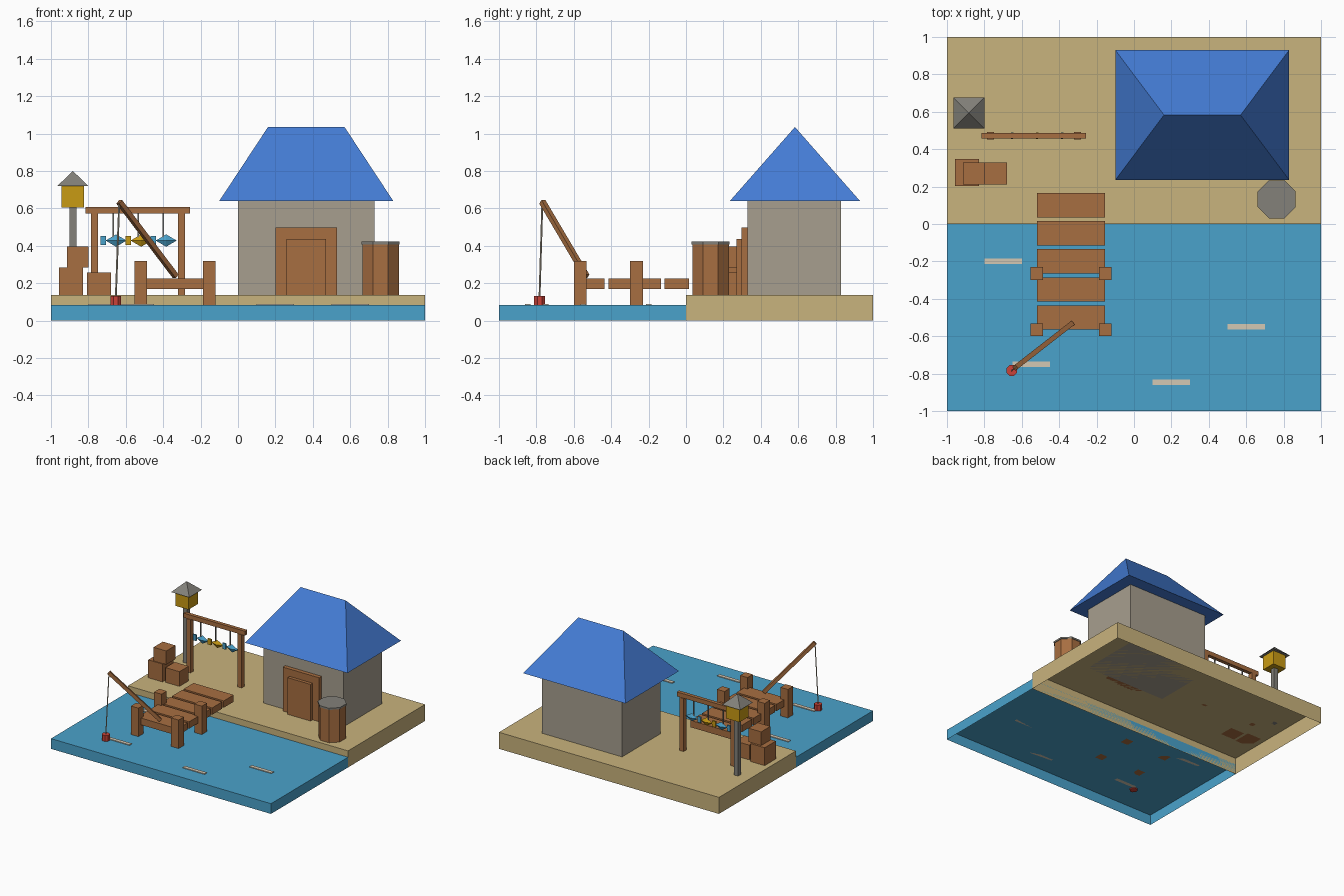
import bpy, bmesh, math
from mathutils import Vector, Matrix

cube = bpy.data.objects.get("Cube")
if cube:
    bpy.data.objects.remove(cube, do_unlink=True)


def material(name, rgb):
    lin = [(c / 255 / 12.92) if c < 11 else ((c / 255 + 0.055) / 1.055) ** 2.4 for c in rgb]
    m = bpy.data.materials.new(name)
    m.use_nodes = True
    m.diffuse_color = (*lin, 1)
    m.node_tree.nodes["Principled BSDF"].inputs["Base Color"].default_value = (*lin, 1)
    return m


water = material("water blue", (74, 162, 203))
sand = material("sand", (201, 179, 125))
wood = material("wood brown", (167, 110, 65))
roof_blue = material("roof blue", (68, 124, 213))
plaster = material("plaster", (167, 159, 143))
grey = material("stone grey", (131, 129, 122))
gold = material("gold", (201, 155, 20))
red = material("red", (203, 66, 56))
foam = material("foam", (211, 200, 180))


def finish(name, bm, mat):
    bmesh.ops.recalc_face_normals(bm, faces=bm.faces)
    mesh = bpy.data.meshes.new(name)
    bm.to_mesh(mesh)
    bm.free()
    mesh.materials.append(mat)
    ob = bpy.data.objects.new(name, mesh)
    bpy.context.collection.objects.link(ob)
    return ob


def box(name, x, y, z, mat, top=(1, 1), open_base=False):
    """Box from (min, max) spans; top scales the upper face, zero collapses it."""
    bm = bmesh.new()
    bmesh.ops.create_cube(bm, size=1)
    for v in bm.verts:
        sx, sy = top if v.co.z > 0 else (1, 1)
        v.co = (sum(x) / 2 + v.co.x * sx * (x[1] - x[0]),
                sum(y) / 2 + v.co.y * sy * (y[1] - y[0]),
                z[1] if v.co.z > 0 else z[0])
    bmesh.ops.remove_doubles(bm, verts=bm.verts, dist=1e-5)
    if open_base:
        base = [f for f in bm.faces if all(abs(v.co.z - z[0]) < 1e-6 for v in f.verts)]
        bmesh.ops.delete(bm, geom=base, context='FACES')
    return finish(name, bm, mat)


def block(name, cx, cy, w, d, z, mat, top=(1, 1)):
    return box(name, (cx - w / 2, cx + w / 2), (cy - d / 2, cy + d / 2), z, mat, top)


def rod(name, a, b, r, sides, mat):
    """Prism between two points, with flats facing the axes."""
    a, b = Vector(a), Vector(b)
    bm = bmesh.new()
    bmesh.ops.create_cone(bm, cap_ends=True, segments=sides, radius1=r, radius2=r,
                          depth=(b - a).length)
    turn = Matrix.Rotation(math.pi / sides, 4, 'Z')
    aim = (b - a).to_track_quat('Z', 'Y').to_matrix().to_4x4()
    bm.transform(Matrix.Translation((a + b) / 2) @ aim @ turn)
    return finish(name, bm, mat)


GROUND, SEA = 0.136, 0.084

# Ground and water slabs, hollow underneath
box("beach", (-1, 1), (0, 1), (0, GROUND), sand, open_base=True)
box("water", (-1, 1), (-1, 0), (0, SEA), water, open_base=True)
for i, (x, y) in enumerate([(-0.7, -0.2), (0.6, -0.55), (-0.55, -0.75), (0.2, -0.847)]):
    block(f"ripple_{i}", x, y, 0.2, 0.03, (SEA, SEA + 0.006), foam)

# House with hipped roof and door
box("house_walls", (0, 0.73), (0.33, 0.83), (GROUND, 0.64), plaster)
box("house_roof", (-0.1, 0.83), (0.235, 0.93), (0.64, 1.035), roof_blue, top=(0.44, 0))
box("door_frame", (0.2, 0.53), (0.297, 0.33), (GROUND, 0.497), wood)
box("door", (0.26, 0.47), (0.27, 0.3), (GROUND, 0.437), wood)

# Barrel
rod("barrel", (0.763, 0.132, GROUND), (0.763, 0.132, 0.408), 0.105, 8, wood)
rod("barrel_lid", (0.763, 0.132, 0.408), (0.763, 0.132, 0.422), 0.11, 8, grey)

# Crates
block("crate_large", -0.893, 0.275, 0.13, 0.145, (GROUND, 0.283), wood)
block("crate_side", -0.743, 0.27, 0.127, 0.12, (GROUND, 0.257), wood)
block("crate_top", -0.857, 0.27, 0.115, 0.12, (0.283, 0.395), wood)

# Lantern
block("lantern_post", -0.883, 0.593, 0.038, 0.038, (GROUND, 0.605), grey)
block("lantern_lamp", -0.883, 0.593, 0.12, 0.12, (0.605, 0.72), gold)
block("lantern_roof", -0.883, 0.593, 0.165, 0.165, (0.72, 0.8), grey, top=(0, 0))

# Fish drying rack
box("rack_beam", (-0.815, -0.257), (0.457, 0.487), (0.572, 0.608), wood)
for side, x in (("right", -0.767), ("left", -0.303)):
    block(f"rack_post_{side}", x, 0.472, 0.038, 0.038, (GROUND, 0.572), wood)
for i, mat in enumerate((water, gold, water)):
    x = -0.668 + 0.134 * i
    block(f"fish_hook_{i}", x, 0.472, 0.008, 0.008, (0.445, 0.572), grey)
    bm = bmesh.new()
    for flip in (1, -1):
        half = bmesh.ops.create_cone(bm, segments=4, radius1=1, radius2=0, depth=1)["verts"]
        for v in half:
            v.co.z = (v.co.z + 0.5) * flip
    bmesh.ops.remove_doubles(bm, verts=bm.verts, dist=1e-4)
    for v in bm.verts:
        v.co = (x + 0.016 + v.co.z * 0.056, 0.472 + v.co.y * 0.018, 0.428 + v.co.x * 0.033)
    finish(f"fish_body_{i}", bm, mat)
    block(f"fish_tail_{i}", x - 0.053, 0.472, 0.03, 0.012, (0.404, 0.452), mat)

# Dock
for i in range(5):
    block(f"dock_plank_{i}", -0.337, 0.1 - 0.15 * i, 0.365, 0.13, (0.168, 0.224), wood)
for x in (-0.52, -0.154):
    for y in (-0.265, -0.565):
        block("dock_post", x, y, 0.068, 0.068, (SEA, 0.318), wood)

# Fishing rod, line and float
tip = (-0.635, -0.768, 0.635)
rod("fishing_rod", (-0.333, -0.533, 0.237), tip, 0.019, 4, wood)
rod("fishing_line", tip, (-0.653, -0.783, 0.13), 0.005, 4, foam)
rod("fishing_float", (-0.653, -0.783, 0.076), (-0.653, -0.783, 0.132), 0.031, 8, red)
